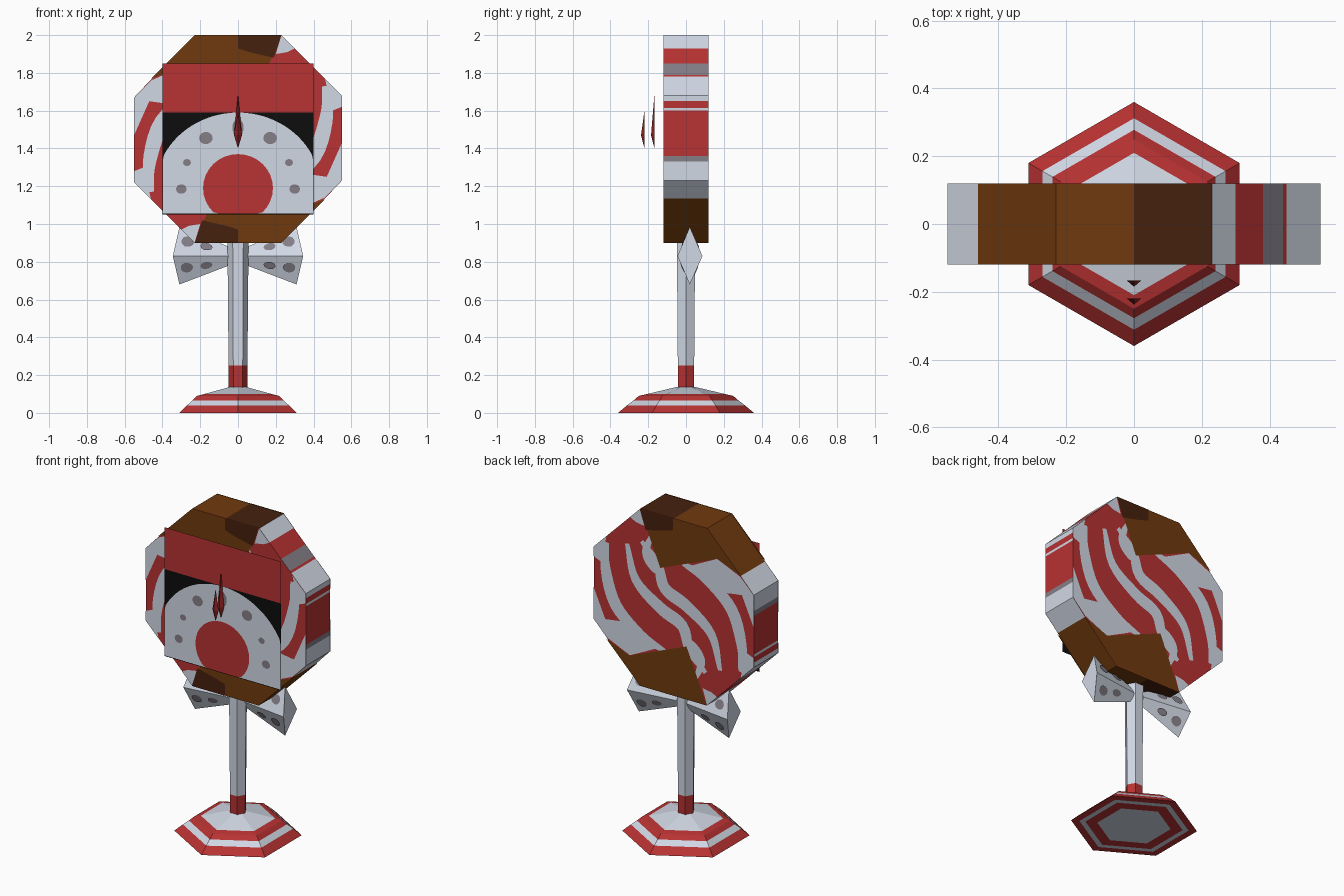
import bpy
import math
from mathutils import Vector

if "Cube" in bpy.data.objects:
    bpy.data.objects.remove(bpy.data.objects["Cube"], do_unlink=True)


def material(name, r, g, b):
    m = bpy.data.materials.new(name)
    m.use_nodes = True
    m.diffuse_color = (r, g, b, 1)
    m.node_tree.nodes["Principled BSDF"].inputs["Base Color"].default_value = (r, g, b, 1)
    return m


WHITE = material("cool white", .64, .69, .78)
RED = material("candy red", .48, .032, .032)
BROWN = material("chocolate brown", .16, .042, .004)
DARK = material("dark chocolate", .06, .015, .004)
BLACK = material("black", .004, .004, .004)
GREY = material("spot grey", .23, .21, .24)
DEEP = material("deep red", .30, .016, .016)


def mesh(name, verts, faces, mats, index=None):
    me = bpy.data.meshes.new(name)
    me.from_pydata([tuple(v) for v in verts], [], faces)
    for m in mats:
        me.materials.append(m)
    if index:
        for p, i in zip(me.polygons, index):
            p.material_index = i
    ob = bpy.data.objects.new(name, me)
    bpy.context.collection.objects.link(ob)
    return ob


def plate(name, pts, y, mat, back=False):
    """Flat face in the xz plane, wound to face front or back."""
    area = sum(a[0] * b[1] - b[0] * a[1] for a, b in zip(pts, pts[1:] + pts[:1]))
    pts = pts if (area > 0) != back else pts[::-1]
    return mesh(name, [(x, y, z) for x, z in pts], [tuple(range(len(pts)))], [mat])


def oval(cx, cz, rx, rz, low=-9, n=32):
    return [(cx + rx * math.cos(math.tau * i / n),
             max(low, cz + rz * math.sin(math.tau * i / n))) for i in range(n)]


def ribbon(path, width):
    """Outline of a tapered, smoothly curving stripe."""
    p = [Vector(q) for q in path]
    p = [2 * p[0] - p[1]] + p + [2 * p[-1] - p[-2]]
    line = []
    for a, b, c, d in zip(p, p[1:], p[2:], p[3:]):
        for s in range(5):
            t = s / 5
            line.append(.5 * (2 * b + (c - a) * t + (2 * a - 5 * b + 4 * c - d) * t * t
                              + (3 * b - a - 3 * c + d) * t ** 3))
    line.append(p[-2])
    left, right = [], []
    for i, q in enumerate(line):
        d = (line[min(i + 1, len(line) - 1)] - line[max(i - 1, 0)]).normalized()
        w = width / 2 * (.35 + .65 * math.sin(math.pi * i / (len(line) - 1)))
        left.append(tuple(q + Vector((-d.y, d.x)) * w))
        right.append(tuple(q - Vector((-d.y, d.x)) * w))
    return left + right[::-1]


def turned(pts):
    return [(-x, 2 * MID - z) for x, z in pts]


# Octagonal head: rim cut into coloured bands, the other half turned half round
MID, DEPTH = 1.45, .12
half = [(0, .9, BROWN), (.23, .9, BROWN), (.46, 1.135, WHITE), (.55, 1.23, WHITE),
        (.55, 1.33, GREY), (.55, 1.36, RED), (.55, 1.6, WHITE), (.55, 1.615, RED),
        (.55, 1.65, WHITE), (.55, 1.68, WHITE), (.45, 1.78, RED), (.44, 1.79, GREY),
        (.38, 1.85, RED), (.30, 1.93, WHITE), (.23, 2.0, DARK)]
rim = [(x, z) for x, z, m in half]
rim += turned(rim)
bands = [m for x, z, m in half] * 2
n = len(rim)
mats = [WHITE, RED, BROWN, DARK, GREY]
verts = [(x, y, z) for y in (-DEPTH, DEPTH) for x, z in rim]
faces = [(i, (i + 1) % n, n + (i + 1) % n, n + i) for i in range(n)]
faces += [tuple(range(n)), tuple(reversed(range(n, 2 * n)))]
mesh("head", verts, faces, mats, [mats.index(m) for m in bands] + [1, 1])

# Swirls and chocolate patches painted on both faces of the head
swirls = [
    ("swirl", ribbon([(.32, 1.76), (.26, 1.55), (.09, 1.42), (-.06, 1.35),
                      (-.11, 1.21), (-.22, 1.10)], .085)),
    ("outer_swirl", ribbon([(.46, 1.73), (.47, 1.58), (.40, 1.36), (.23, 1.22),
                            (.06, 1.16)], .085)),
    ("hook", ribbon([(.15, 1.86), (.19, 1.74), (.14, 1.66), (.06, 1.62)], .06)),
    ("lower_field", [(.55, 1.43), (.47, 1.25), (.33, 1.27), (.1, 1.17), (.3, 1.07),
                     (.46, 1.14), (.55, 1.23)]),
    ("corner_field", [(.55, 1.68), (.55, 1.62), (.5, 1.6), (.46, 1.77)]),
    ("edge_chip", [(.23, 2), (.2, 1.9), (.26, 1.91), (.3, 1.93)])]
patch = [(.23, 2), (.09, 1.67), (-.30, 1.83), (-.46, 1.77), (-.23, 2)]
bite = [(.23, 2), (.19, 1.88), (.06, 1.91), (0, 1.93), (0, 2)]
for side in (-1, 1):
    back = side > 0
    for name, pts in swirls:
        for q in (pts, turned(pts)):
            plate(name, q, side * (DEPTH + .002), WHITE, back)
    for q in (patch, turned(patch)):
        plate("chocolate_patch", q, side * (DEPTH + .004), BROWN, back)
    plate("top_bite", bite, side * (DEPTH + .006), DARK, back)
plate("bottom_bite", turned(bite), -DEPTH - .006, DARK)

# Square front panel with dial and spots
PY = -.15
plate("panel_top", [(-.4, 1.59), (.4, 1.59), (.4, 1.85), (-.4, 1.85)], PY, RED)
plate("panel_back", [(-.4, 1.05), (.4, 1.05), (.4, 1.59), (-.4, 1.59)], PY, BLACK)
dial = [(max(-.398, min(.398, .44 * math.cos(a))), 1.18 + .41 * math.sin(a))
        for a in [math.pi * i / 40 for i in range(41)]]
plate("dial", dial + [(-.398, 1.055), (.398, 1.055)], PY - .002, WHITE)
plate("dial_centre", oval(0, 1.19, .185, .18, 1.055), PY - .004, RED)
plate("dial_spot", oval(0, 1.51, .03, .045), PY - .004, GREY)
for s in (-1, 1):
    for x, z, r in ((.3, 1.185, .028), (.27, 1.325, .021), (.17, 1.455, .036)):
        plate("dial_spot", oval(s * x, z, r, r * .9, n=14), PY - .004, GREY)

# Two faceted clock hands
for name, y, top in (("long_hand", -.167, 1.69), ("short_hand", -.22, 1.6)):
    mesh(name, [(0, y, 1.4), (.021, y, 1.47), (0, y, top), (-.021, y, 1.47),
                (0, y - .018, 1.47)],
         [(0, 1, 4), (1, 2, 4), (2, 3, 4), (3, 0, 4), (3, 2, 1, 0)], [DEEP])


def hex_loft(name, rings, phase, colours):
    """Stacked hexagons; one colour per band, then the two caps."""
    verts = [(r * math.cos(phase + math.pi * k / 3), r * math.sin(phase + math.pi * k / 3), z)
             for r, z in rings for k in range(6)]
    faces, idx = [], []
    used = list(dict.fromkeys(colours))
    for j in range(len(rings) - 1):
        for k in range(6):
            m = (k + 1) % 6
            faces.append((6 * j + k, 6 * j + m, 6 * j + 6 + m, 6 * j + 6 + k))
            idx.append(used.index(colours[j]))
    last = 6 * (len(rings) - 1)
    faces += [tuple(reversed(range(6))), tuple(range(last, last + 6))]
    idx += [used.index(colours[0]), used.index(colours[-1])]
    return mesh(name, verts, faces, used, idx)


# Post and ringed foot
hex_loft("post", [(.049, .12), (.05, .25), (.056, .92)], 0, [RED, WHITE])
hex_loft("foot", [(.36, 0), (.312, .04), (.278, .066), (.25, .09), (.21, .099), (.05, .137)],
         math.pi / 6, [RED, WHITE, RED, RED, WHITE])
for r, c in ((.312, WHITE), (.278, RED), (.21, WHITE)):
    z = -.0004 * (1 + (r < .3) + (r < .25))
    mesh("foot_underside", [(r * math.sin(k * math.pi / 3), r * math.cos(k * math.pi / 3), z)
                            for k in range(6)], [tuple(range(6))], [c])

# Spotted bow: each wing flares from the post to a diamond end
for s, side in ((1, "left"), (-1, "right")):
    inner = [Vector((s * .035, .02 + y, .83 + z))
             for y, z in ((0, .045), (-.025, 0), (0, -.045), (.025, 0))]
    outer = [Vector((s * x, y, z)) for x, y, z in
             ((.31, .02, .985), (.345, -.045, .83), (.31, .02, .68), (.345, .087, .83))]
    faces = [(k, (k + 1) % 4, 4 + (k + 1) % 4, 4 + k) for k in range(4)] + [(7, 6, 5, 4)]
    faces = [f if s < 0 else f[::-1] for f in faces]
    mesh(side + "_bow_wing", inner + outer, faces, [WHITE])
    for k in range(4):
        m = (k + 1) % 4
        away = Vector((0, -.006 if k < 2 else .006, .003 if k in (0, 3) else -.003))
        for u, v in ((.45, .5), (.8, .45)):
            pts = []
            for i in range(10):
                a = math.tau * i / 10
                uu, vv = u + .11 * math.cos(a), v + .2 * math.sin(a)
                p = inner[k].lerp(outer[k], uu).lerp(inner[m].lerp(outer[m], uu), vv)
                pts.append(p + away)
            mesh("bow_spot", pts if s < 0 else pts[::-1], [tuple(range(10))], [GREY])
